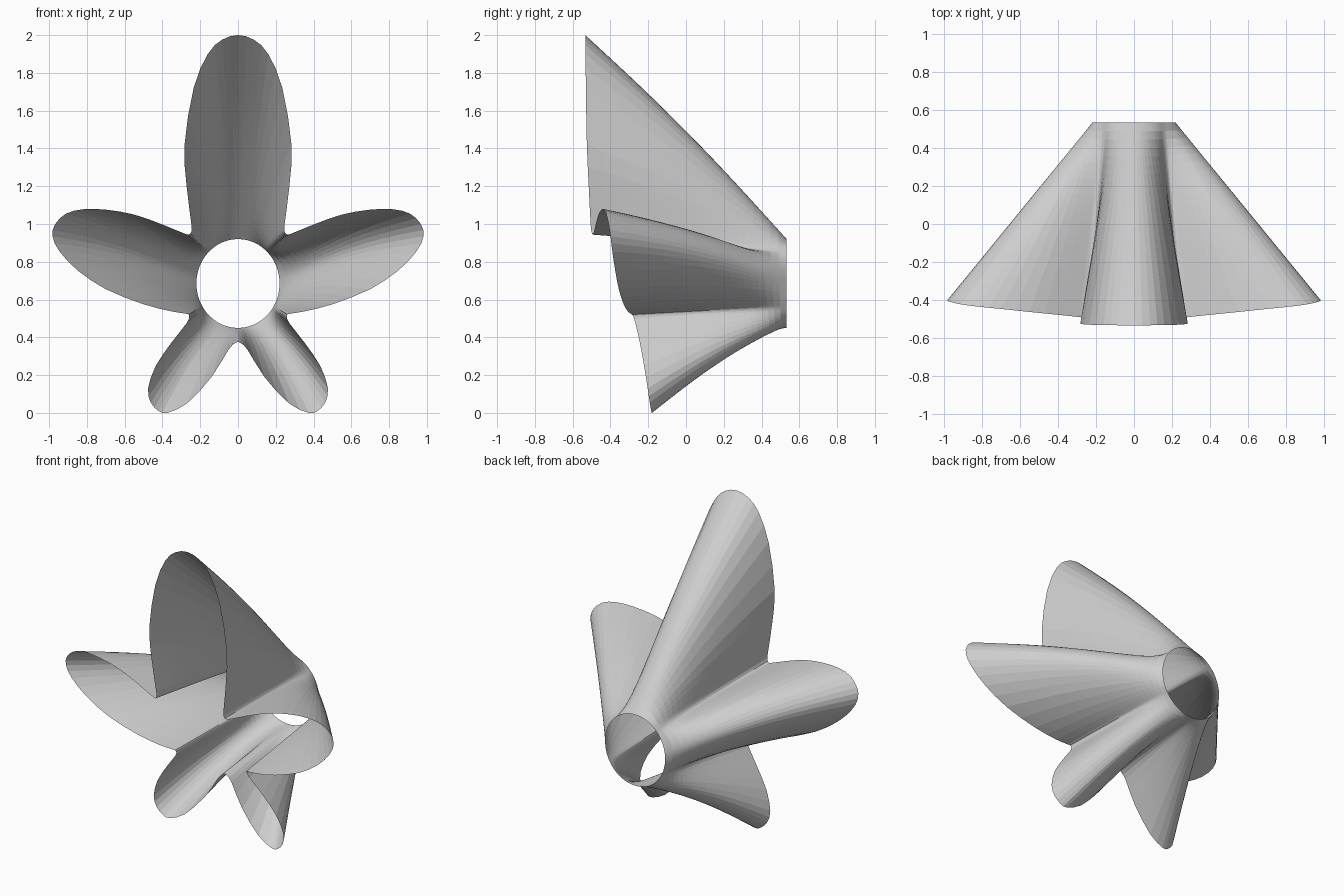
import bpy, bmesh, math
from mathutils import Vector

if "Cube" in bpy.data.objects:
    bpy.data.objects.remove(bpy.data.objects["Cube"])

# Right half of the flared rim, one list per petal, from top centre round to bottom centre
TOP = [(0, -.533, 2), (.085, -.533, 1.975), (.16, -.532, 1.9), (.235, -.53, 1.72),
       (.283, -.525, 1.42), (.272, -.515, 1.2), (.247, -.505, 1.0), (.247, -.5, .96)]
SIDE = [(.258, -.495, .945), (.285, -.49, .95), (.4, -.478, .997), (.55, -.463, 1.05),
        (.7, -.447, 1.076), (.82, -.435, 1.078), (.91, -.423, 1.055), (.968, -.41, 1.0),
        (.982, -.4, .935), (.945, -.39, .855), (.85, -.375, .755), (.7, -.356, .655),
        (.5, -.33, .575), (.35, -.308, .537), (.275, -.292, .525)]
LOW = [(.258, -.28, .513), (.272, -.268, .475), (.35, -.245, .375), (.435, -.222, .25),
       (.476, -.203, .13), (.462, -.192, .055), (.42, -.184, .01), (.375, -.18, 0),
       (.27, -.17, .05), (.14, -.155, .19), (.05, -.14, .335), (.018, -.137, .367)]
END = (0, -.135, .375)
STOPS = [0, 45, 122, 180]      # ring angles where the valleys meet it
CENTRE_Z, RING_Y = .685, .533
ROWS = 24


def rim_points():
    """Half rim with one smooth midpoint per span, paired with ring angles."""
    raw = [Vector(p) for p in TOP + SIDE + LOW + [END]]
    mirror = lambda v: Vector((-v.x, v.y, v.z))
    ext = [mirror(raw[1])] + raw + [mirror(raw[-2])]
    pts, marks = [], [0]
    for i in range(1, len(ext) - 2):
        pts += [ext[i], (9 * (ext[i] + ext[i + 1]) - ext[i - 1] - ext[i + 2]) / 16]
        if i in (len(TOP), len(TOP) + len(SIDE)):
            marks.append(len(pts))
    pts.append(raw[-1])
    marks.append(len(pts) - 1)
    # spread each petal along its own arc of the ring, widening the valleys there
    angles = [0.0]
    for k in range(3):
        a, b = marks[k], marks[k + 1]
        steps = [(pts[j + 1] - pts[j]).length ** .5 for j in range(a, b)]
        total, run = sum(steps), 0
        for s in steps:
            run += s
            angles.append(STOPS[k] + (STOPS[k + 1] - STOPS[k]) * run / total)
    return list(zip(pts, angles))


def strip(p, angle):
    """Line of points from the flared rim back to the ring."""
    a = math.radians(angle)
    q = Vector((.22 * math.sin(a), RING_Y, CENTRE_Z + .235 * math.cos(a)))
    d = math.hypot(p.x, p.z - CENTRE_Z)
    bow = .032 * max(0, min(1, (d - .3) / .5))
    out = []
    for r in range(ROWS + 1):
        t = r / ROWS
        v = p.lerp(q, t)
        v.z += bow * math.sin(math.pi * t)
        out.append(v)
    return out


# Five-petal flared shell, lofted and closed around
half = [strip(p, a) for p, a in rim_points()]
other = [[Vector((-v.x, v.y, v.z)) for v in s] for s in half[-2:0:-1]]
bm = bmesh.new()
grid = [[bm.verts.new(v) for v in s] for s in half + other]
for i, cur in enumerate(grid):
    nxt = grid[(i + 1) % len(grid)]
    for r in range(ROWS):
        bm.faces.new((cur[r], cur[r + 1], nxt[r + 1], nxt[r]))
bm.normal_update()
# make the normals point outward, judged on the top petal
if grid[0][1].link_faces[0].normal.z < 0:
    bmesh.ops.reverse_faces(bm, faces=bm.faces[:])
mesh = bpy.data.meshes.new("petal_shell")
bm.to_mesh(mesh)
bm.free()
shell = bpy.data.objects.new("petal_shell", mesh)
bpy.context.collection.objects.link(shell)

# Plain grey
grey = bpy.data.materials.new("light_grey")
grey.diffuse_color = (.62, .62, .62, 1)
grey.use_nodes = True
grey.node_tree.nodes["Principled BSDF"].inputs["Base Color"].default_value = grey.diffuse_color
mesh.materials.append(grey)
